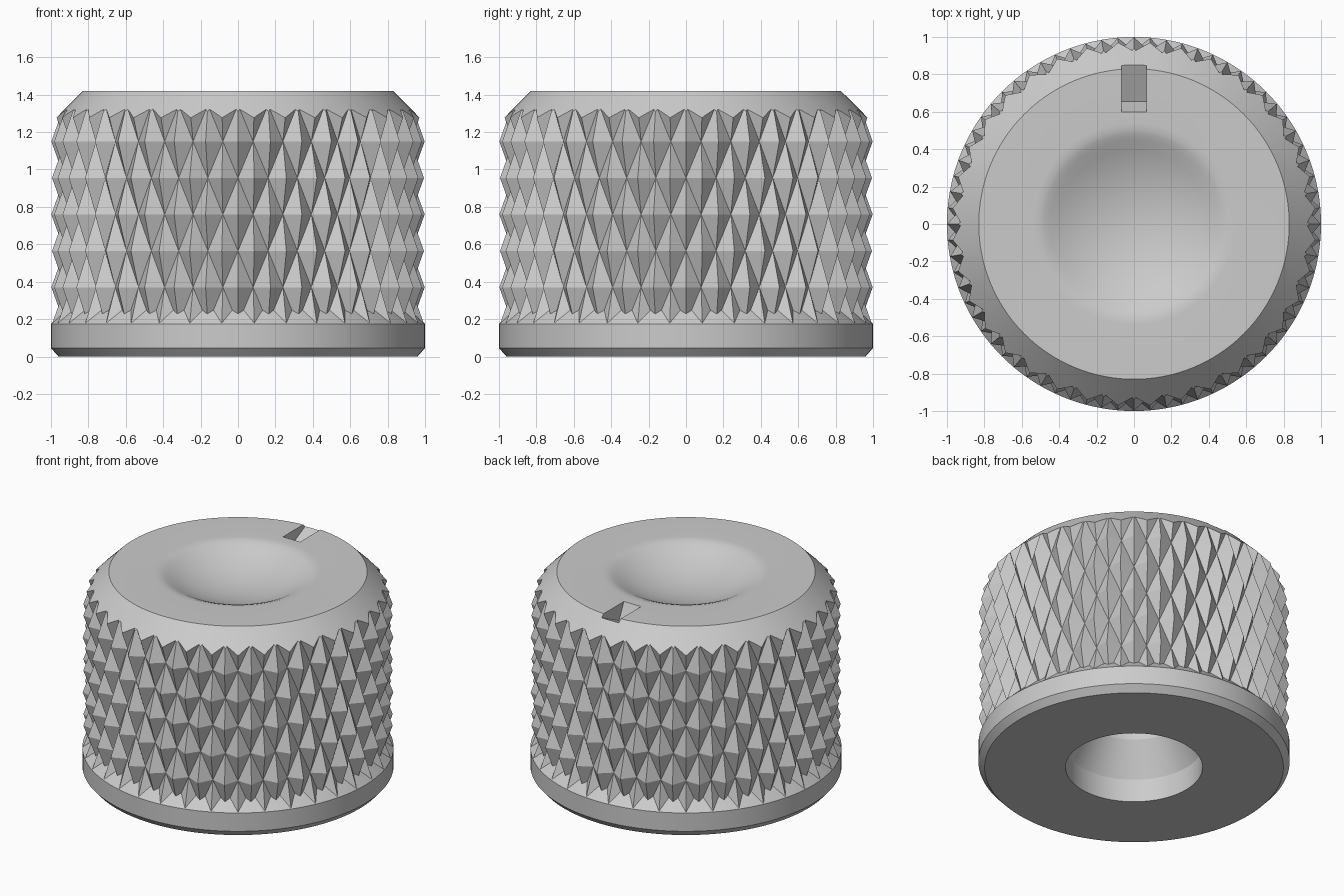
import bpy, bmesh
from math import pi, sin, cos, radians, sqrt

cube = bpy.data.objects.get("Cube")
if cube:
    bpy.data.objects.remove(cube, do_unlink=True)

metal = bpy.data.materials.new("light_grey_metal")
metal.use_nodes = True
grey = (0.6, 0.6, 0.6, 1.0)
metal.diffuse_color = grey
metal.node_tree.nodes["Principled BSDF"].inputs["Base Color"].default_value = grey


def finish(name, bm):
    bmesh.ops.recalc_face_normals(bm, faces=bm.faces)
    mesh = bpy.data.meshes.new(name)
    bm.to_mesh(mesh)
    bm.free()
    mesh.materials.append(metal)
    obj = bpy.data.objects.new(name, mesh)
    bpy.context.collection.objects.link(obj)
    return obj


def lathe(name, profile, segments=144):
    """Closed solid of revolution; profile starts and ends on the axis."""
    bm = bmesh.new()
    rings = []
    for r, z in profile:
        if r == 0:
            rings.append([bm.verts.new((0, 0, z))] * segments)
        else:
            rings.append([bm.verts.new((r * cos(2 * pi * i / segments),
                                        r * sin(2 * pi * i / segments), z))
                          for i in range(segments)])
    for a, b in zip(rings, rings[1:]):
        for i in range(segments):
            k = (i + 1) % segments
            bm.faces.new(list(dict.fromkeys((a[i], a[k], b[k], b[i]))))
    return finish(name, bm)


def knurl(name, columns, rows, z0, step, peak, valley):
    """Diamond pyramids: alternating peaks and valleys, split along the grooves."""
    bm = bmesh.new()
    grid = []
    for j in range(rows):
        ring = []
        for i in range(columns):
            r = peak if (i + j) % 2 else valley
            a = 2 * pi * i / columns - pi / 2
            ring.append(bm.verts.new((r * cos(a), r * sin(a), z0 + j * step)))
        grid.append(ring)
    for j in range(rows - 1):
        for i in range(columns):
            k = (i + 1) % columns
            a, b, c, d = grid[j][i], grid[j][k], grid[j + 1][k], grid[j + 1][i]
            if (i + j) % 2:
                tris = ((a, b, d), (b, c, d))
            else:
                tris = ((a, b, c), (a, c, d))
            for tri in tris:
                bm.faces.new(tri)
    bm.faces.new(grid[0])
    bm.faces.new(grid[-1])
    return finish(name, bm)


def combine(target, tool, operation):
    mod = target.modifiers.new(operation.lower(), 'BOOLEAN')
    mod.operation = operation
    mod.solver = 'EXACT'
    mod.object = tool
    bpy.ops.object.select_all(action='DESELECT')
    bpy.context.view_layer.objects.active = target
    target.select_set(True)
    bpy.ops.object.modifier_apply(modifier=mod.name)
    bpy.data.objects.remove(tool, do_unlink=True)


# Knurled grip
knob = knurl("knurled_knob", 72, 8, 0.175, 0.195, 0.998, 0.928)

# Plain bottom collar, flaring out of the grooves
collar = lathe("bottom_collar", [(0, 0), (0.96, 0), (1, 0.045), (1, 0.175),
                                 (0.92, 0.255), (0, 0.255)])
combine(knob, collar, 'UNION')

# Top chamfer and shallow finger dish
R = 0.92
dish = [(r, 1.28 + R - sqrt(R * R - r * r))
        for r in (0.45, 0.4, 0.34, 0.28, 0.22, 0.16, 0.1, 0.05, 0)]
envelope = lathe("top_envelope", [(0, -0.1), (1.1, -0.1), (1.1, 1.15), (0.83, 1.42),
                                  (0.54, 1.42), (0.505, 1.418), (0.48, 1.41)] + dish)
combine(knob, envelope, 'INTERSECT')

# Stepped bore underneath
bore = lathe("bore", [(0, -0.1), (0.44, -0.1), (0.44, 0.163), (0.32, 0.392),
                      (0.32, 0.9), (0, 0.9)])
combine(knob, bore, 'DIFFERENCE')

# Pointer notch in the top rim
bm = bmesh.new()
section = [(0.655, 1.305), (0.967, 1.457), (0.857, 1.687), (0.545, 1.535)]
face = bm.faces.new([bm.verts.new((-0.067, y, z)) for y, z in section])
side = bmesh.ops.extrude_face_region(bm, geom=[face], use_keep_orig=True)["geom"]
for v in side:
    if isinstance(v, bmesh.types.BMVert):
        v.co.x = 0.067
combine(knob, finish("pointer_notch", bm), 'DIFFERENCE')

bpy.context.view_layer.objects.active = knob
knob.select_set(True)
bpy.ops.object.shade_smooth_by_angle(angle=radians(20))
